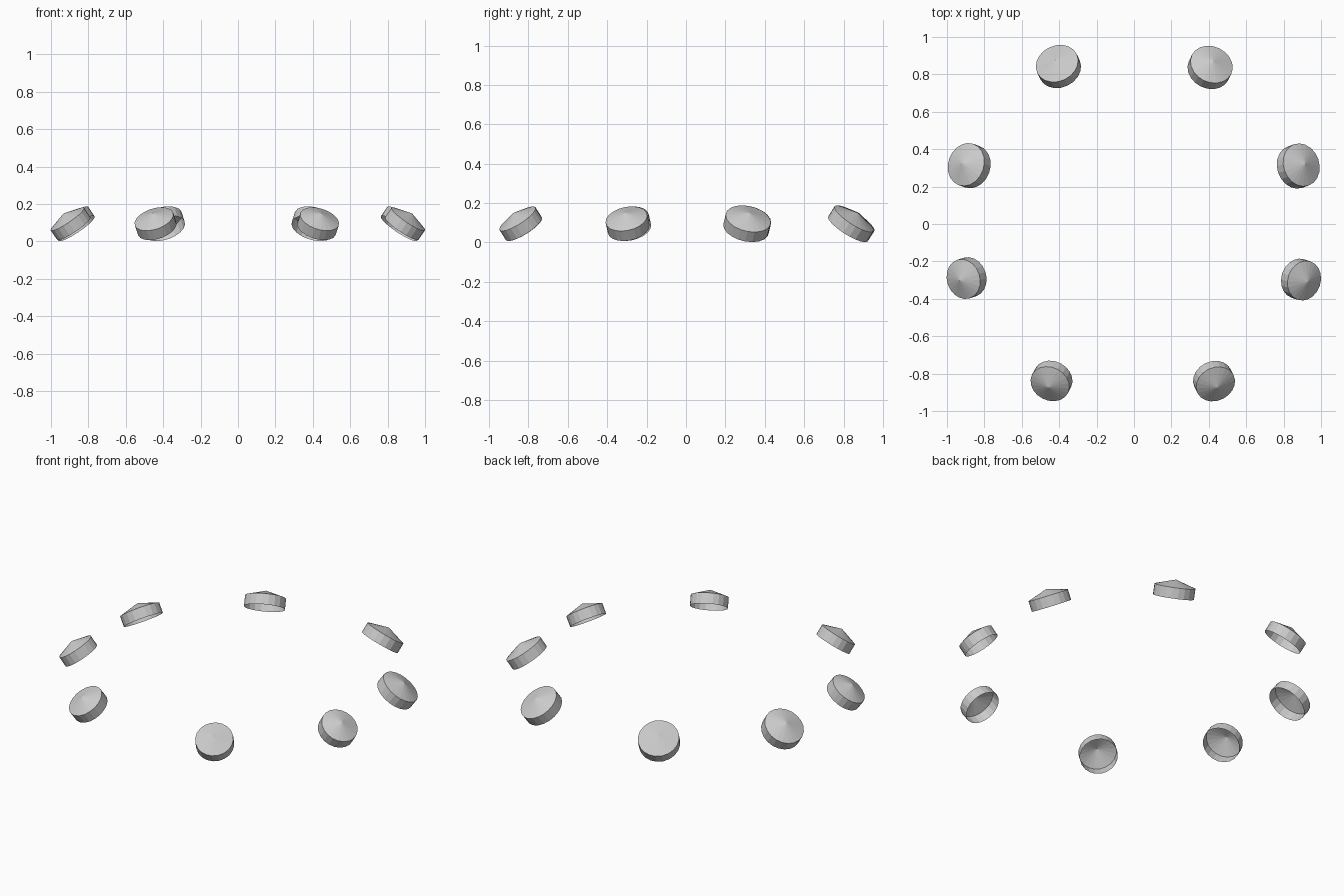
import bpy, bmesh, math
from mathutils import Matrix

if "Cube" in bpy.data.objects:
    bpy.data.objects.remove(bpy.data.objects["Cube"])

SIDES = 20
TILT = math.radians(35.5)   # each cap leans outwards from the ring centre
WALL = 0.062                # height of the straight side
PEAK = 0.037                # height of the shallow cone


def add_cap(name, x, y, z, radius):
    """Hollow cap: open cylinder wall with a shallow cone on top."""
    bm = bmesh.new()
    bottom, top = [], []
    for i in range(SIDES):
        a = 2 * math.pi * i / SIDES
        cx, cy = radius * math.cos(a), radius * math.sin(a)
        bottom.append(bm.verts.new((cx, cy, -WALL / 2)))
        top.append(bm.verts.new((cx, cy, WALL / 2)))
    apex = bm.verts.new((0, 0, WALL / 2 + PEAK))
    for i in range(SIDES):
        j = (i + 1) % SIDES
        bm.faces.new((bottom[i], bottom[j], top[j], top[i]))
        bm.faces.new((top[i], top[j], apex))
    mesh = bpy.data.meshes.new(name)
    bm.to_mesh(mesh)
    bm.free()
    obj = bpy.data.objects.new(name, mesh)
    bpy.context.collection.objects.link(obj)
    heading = math.atan2(y, x)
    obj.matrix_world = (Matrix.Translation((x, y, z))
                        @ Matrix.Rotation(heading, 4, 'Z')
                        @ Matrix.Rotation(TILT, 4, 'Y'))


# Ring of eight caps: the back four are slightly larger than the front four
BIG, SMALL = 0.117, 0.108
caps = [
    ("back_right_cap", 0.407, 0.837, BIG),
    ("back_left_cap", -0.404, 0.842, BIG),
    ("right_back_cap", 0.878, 0.310, BIG),
    ("left_back_cap", -0.881, 0.312, BIG),
    ("right_front_cap", 0.893, -0.297, SMALL),
    ("left_front_cap", -0.895, -0.289, SMALL),
    ("front_right_cap", 0.428, -0.840, SMALL),
    ("front_left_cap", -0.441, -0.839, SMALL),
]
for name, x, y, radius in caps:
    add_cap(name, x, y, 0.095, radius)
